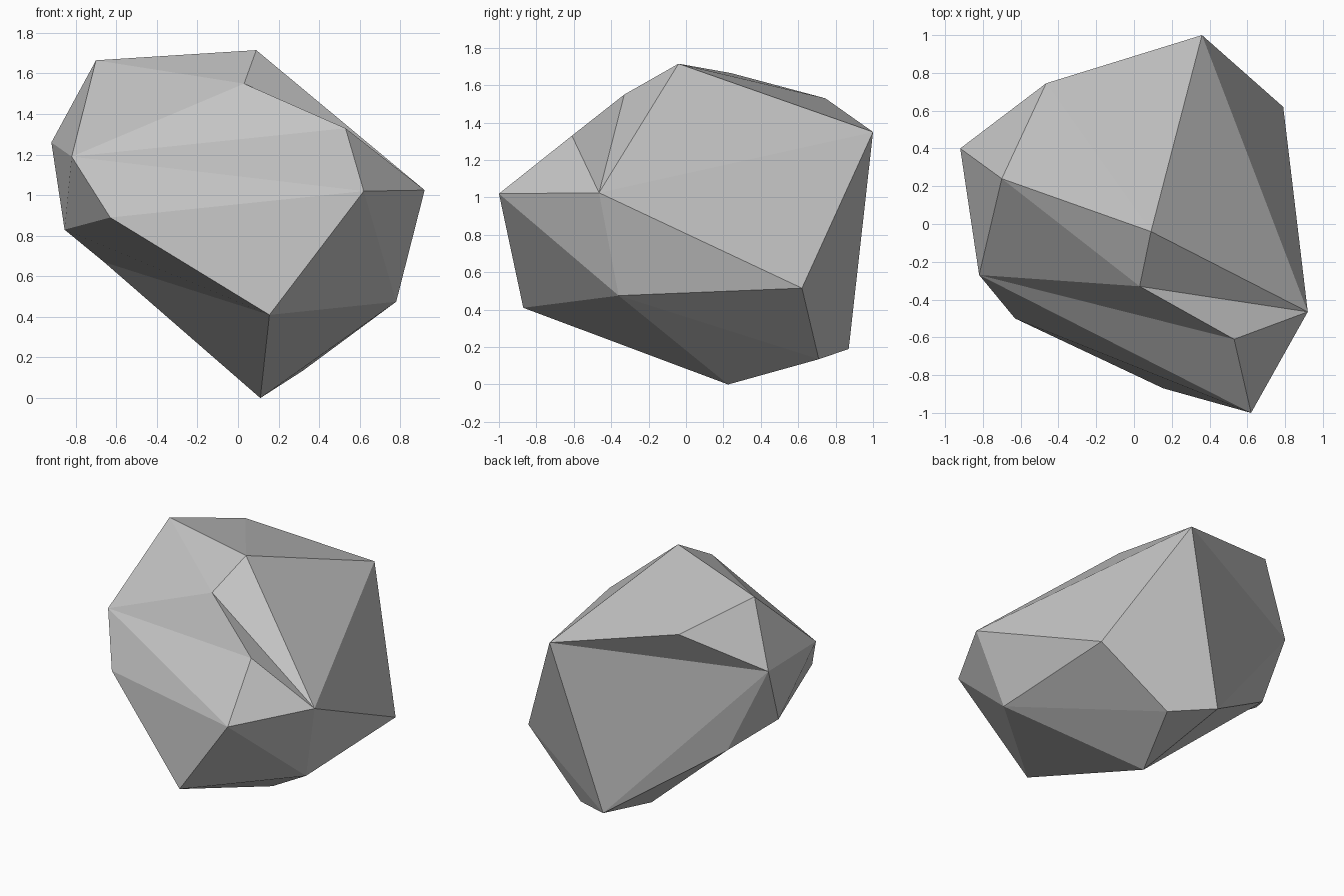
import bpy
import bmesh
from mathutils import Vector

cube = bpy.data.objects.get("Cube")
if cube:
    bpy.data.objects.remove(cube, do_unlink=True)


def make_material(name, colour):
    mat = bpy.data.materials.new(name)
    mat.use_nodes = True
    mat.diffuse_color = colour
    mat.node_tree.nodes["Principled BSDF"].inputs["Base Color"].default_value = colour
    return mat


# Corners of the boulder
corners = {
    # crown
    "peak": (0.09, -0.04, 1.715),
    "crest": (-0.70, 0.24, 1.665),
    "notch": (0.03, -0.33, 1.55),
    "back_crest": (-0.465, 0.745, 1.53),
    "back_tip": (0.36, 1.0, 1.35),
    "brow": (0.53, -0.61, 1.33),
    # waist
    "right_tip": (-0.92, 0.40, 1.26),
    "right_cheek": (-0.82, -0.27, 1.19),
    "left_tip": (0.92, -0.465, 1.025),
    "front_tip": (0.62, -1.0, 1.02),
    "chin": (-0.63, -0.50, 0.89),
    "right_jaw": (-0.855, 0.195, 0.83),
    "back_jaw": (-0.66, 0.485, 0.67),
    # underside
    "back_hip": (0.79, 0.62, 0.515),
    "left_hip": (0.78, -0.36, 0.475),
    "front_foot": (0.155, -0.87, 0.41),
    "back_foot": (0.035, 0.87, 0.19),
    "left_foot": (0.32, 0.71, 0.135),
    "base": (0.11, 0.225, 0.0),
}

bm = bmesh.new()
verts = {name: bm.verts.new(Vector(co)) for name, co in corners.items()}


def fan(hub, rim, closed=False):
    """Flat facets spreading from one corner to a chain of neighbours."""
    names = rim.split()
    if closed:
        names.append(names[0])
    for a, b in zip(names, names[1:]):
        bm.faces.new((verts[hub], verts[a], verts[b]))


# Crown facets and the broad front face
fan("peak", "crest notch left_tip back_tip back_crest", closed=True)
fan("right_cheek", "crest notch brow front_tip chin right_jaw right_tip", closed=True)

# Left and back sides
fan("left_tip", "notch brow front_tip left_hip back_hip back_tip")
fan("right_tip", "crest back_crest back_tip back_foot back_jaw right_jaw")
fan("back_foot", "back_hip back_tip")

# Underside
fan("front_foot", "front_tip chin right_jaw back_jaw base left_hip", closed=True)
fan("left_foot", "base back_foot back_hip left_hip", closed=True)
fan("base", "back_jaw back_foot")

bmesh.ops.recalc_face_normals(bm, faces=bm.faces[:])
mesh = bpy.data.meshes.new("boulder")
bm.to_mesh(mesh)
bm.free()

boulder = bpy.data.objects.new("boulder", mesh)
bpy.context.collection.objects.link(boulder)
mesh.materials.append(make_material("stone grey", (0.55, 0.55, 0.55, 1.0)))
